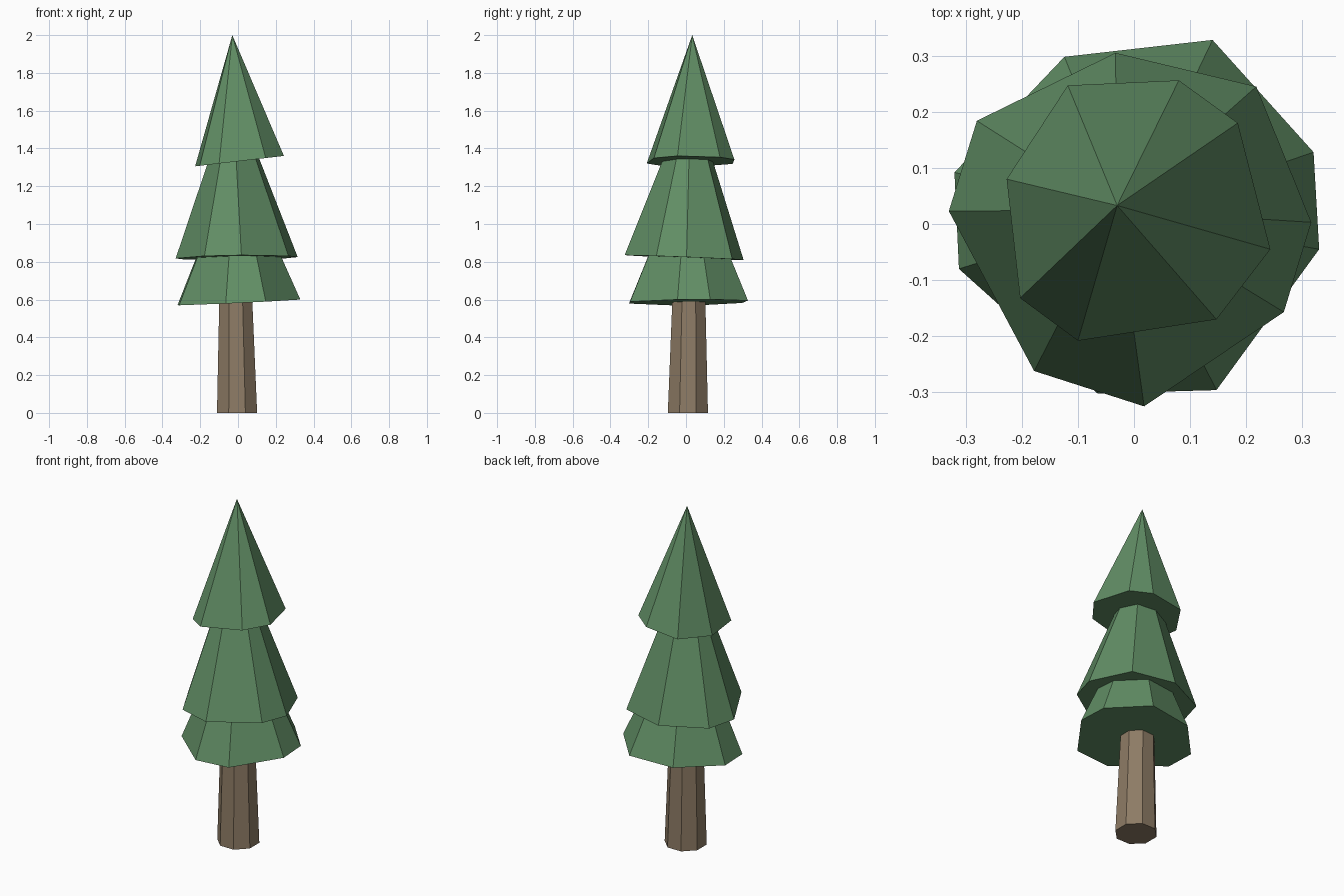
import bpy, bmesh
from math import cos, sin, pi

if "Cube" in bpy.data.objects:
    bpy.data.objects.remove(bpy.data.objects["Cube"])


def material(name, rgb):
    m = bpy.data.materials.new(name)
    m.diffuse_color = (*rgb, 1)
    m.use_nodes = True
    m.node_tree.nodes["Principled BSDF"].inputs["Base Color"].default_value = m.diffuse_color
    return m


def add_object(name, bm, mat):
    bmesh.ops.recalc_face_normals(bm, faces=bm.faces)
    mesh = bpy.data.meshes.new(name)
    bm.to_mesh(mesh)
    bm.free()
    mesh.materials.append(mat)
    obj = bpy.data.objects.new(name, mesh)
    bpy.context.collection.objects.link(obj)


def foliage_tier(name, rim, height, tilt, apex, mat):
    """Closed cone on an irregular, slightly tilted eight-sided rim."""
    bm = bmesh.new()
    ring = [bm.verts.new((x, y, height + tilt[0] * x + tilt[1] * y)) for x, y in rim]
    tip = bm.verts.new(apex)
    bm.faces.new(ring)
    for i, v in enumerate(ring):
        bm.faces.new((v, ring[(i + 1) % len(ring)], tip))
    add_object(name, bm, mat)


def tapered_trunk(name, rings, sides, mat):
    """Closed prism through (x, y, z, radius) rings."""
    bm = bmesh.new()
    loops = []
    for cx, cy, z, r in rings:
        angles = [2 * pi * (i + 0.5) / sides for i in range(sides)]
        loops.append([bm.verts.new((cx + r * cos(a), cy + r * sin(a), z)) for a in angles])
    for i in range(sides):
        j = (i + 1) % sides
        bm.faces.new((loops[0][i], loops[0][j], loops[1][j], loops[1][i]))
    for loop in loops:
        bm.faces.new(loop)
    add_object(name, bm, mat)


green = material("needles", (0.12, 0.27, 0.13))
brown = material("bark", (0.27, 0.20, 0.13))

# Trunk, ending inside the lowest tier
tapered_trunk("trunk", [(-0.005, 0.01, 0, 0.115), (-0.013, 0.016, 0.7, 0.091)], 8, brown)

# Three overlapping foliage tiers
foliage_tier("lower_foliage",
             [(-0.32, 0.092), (-0.124, 0.298), (0.14, 0.328), (0.32, 0.128),
              (0.33, -0.045), (0.147, -0.296), (-0.065, -0.302), (-0.312, -0.08)],
             0.585, (0.047, 0.01), (-0.01, 0.015, 1.36), green)
foliage_tier("middle_foliage",
             [(-0.33, 0.023), (-0.28, 0.184), (-0.033, 0.305), (0.218, 0.245),
              (0.316, 0.003), (0.267, -0.157), (0.018, -0.325), (-0.178, -0.262)],
             0.822, (0.01, -0.04), (-0.03, 0.025, 1.71), green)
foliage_tier("upper_foliage",
             [(-0.227, 0.08), (-0.118, 0.247), (0.08, 0.256), (0.185, 0.18),
              (0.243, -0.045), (0.147, -0.17), (-0.1, -0.208), (-0.203, -0.132)],
             1.332, (0.117, 0), (-0.03, 0.033, 2.0), green)
